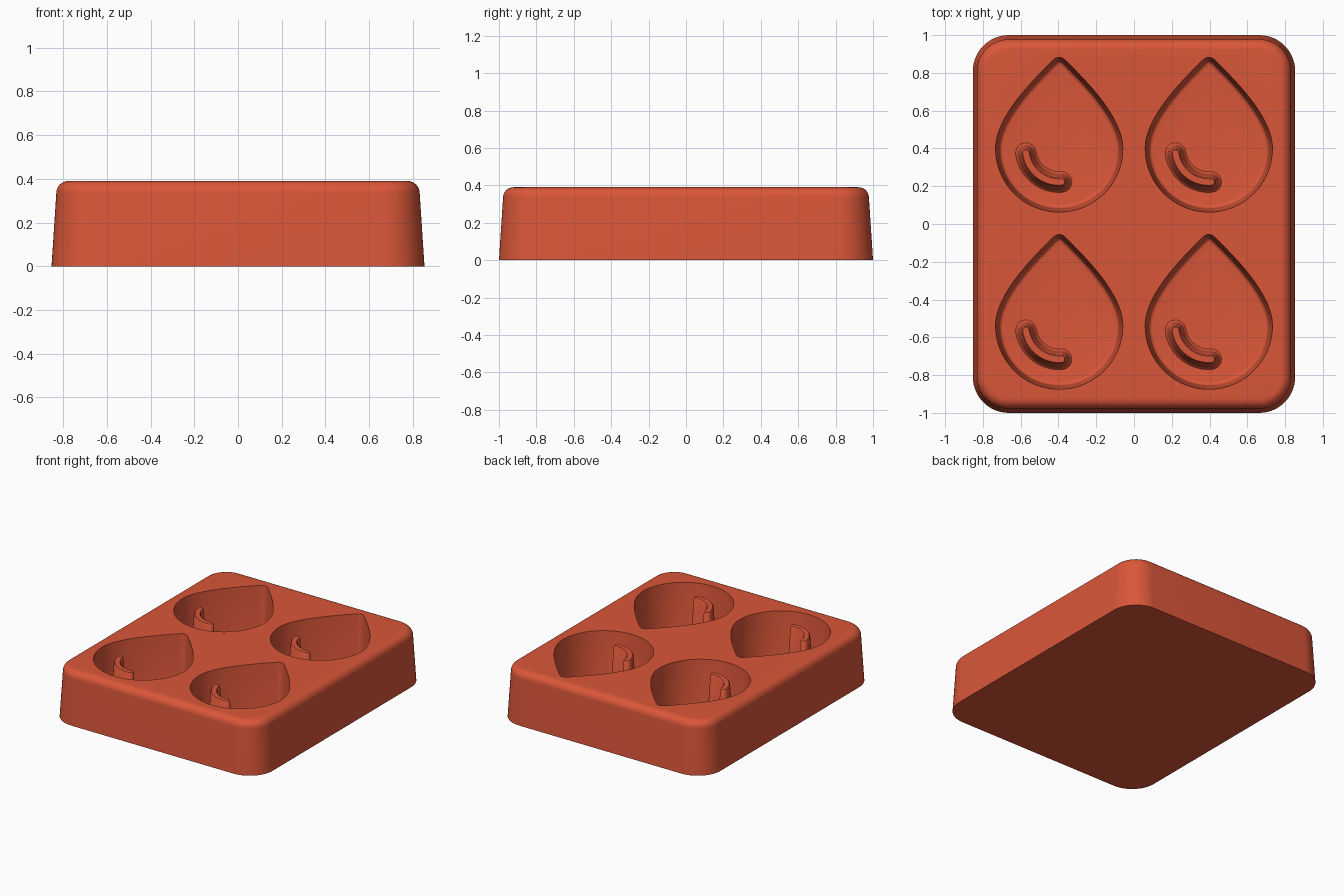
import bpy
import bmesh
from math import cos, sin, pi, radians
from mathutils import Vector

if "Cube" in bpy.data.objects:
    bpy.data.objects.remove(bpy.data.objects["Cube"], do_unlink=True)

HEIGHT, FLOOR, RIDGE_TOP = 0.39, 0.06, 0.368
CENTRES = [(x, y) for x in (-0.396, 0.396) for y in (-0.538, 0.4)]

red = bpy.data.materials.new("terracotta red")
red.use_nodes = True
red.diffuse_color = (0.70, 0.094, 0.041, 1)
red.node_tree.nodes["Principled BSDF"].inputs["Base Color"].default_value = red.diffuse_color


def arc(cx, cy, r, start, end, n):
    """Points along an arc, angles in degrees."""
    angles = [radians(start + (end - start) * i / n) for i in range(n + 1)]
    return [Vector((cx + r * cos(a), cy + r * sin(a))) for a in angles]


def rounded_rect(inset):
    hx, hy, r = 0.853 - inset, 1 - inset, 0.19 - inset
    pts = []
    for k, (sx, sy) in enumerate([(1, 1), (-1, 1), (-1, -1), (1, -1)]):
        pts += arc(sx * (hx - r), sy * (hy - r), r, 90 * k, 90 * k + 90, 14)
    return pts


def teardrop(inset):
    """Round bowl with curved shoulders and a small rounded tip."""
    r = 0.337
    bezier = [Vector(p) for p in ((r, 0), (r, 0.17), (0.13, 0.37), (0.03, 0.47))]
    side = []
    for i in range(1, 24):
        t = i / 24
        side.append(sum((p * w for p, w in zip(bezier, (
            (1 - t) ** 3, 3 * t * (1 - t) ** 2, 3 * t * t * (1 - t), t ** 3))), Vector((0, 0))))
    mirrored = [Vector((-p.x, p.y)) for p in reversed(side)]
    pts = arc(0, 0, r, 180, 360, 40) + side + arc(0, 0.44, 0.042, 45, 135, 8) + mirrored
    # Move every point inwards along its normal
    result = []
    for i, p in enumerate(pts):
        d = (pts[(i + 1) % len(pts)] - pts[i - 1]).normalized()
        result.append(p + Vector((-d.y, d.x)) * inset)
    return result


def curved_bar(w):
    """Outline of a bent bar with round ends and half width w."""
    r, a, b = 0.178, 188, 274
    start, end = arc(0, 0, r, a, b, 1)
    return (arc(0, 0, r + w, a, b, 20) + arc(*end, w, b, b + 180, 8)[1:-1]
            + arc(0, 0, r - w, b, a, 20) + arc(*start, w, a + 180, a + 360, 8)[1:-1])


def loft(bm, outline, profile, centre=(0, 0)):
    """Stack outlines by (offset, height) and close both ends."""
    rings = [[bm.verts.new((p.x + centre[0], p.y + centre[1], z)) for p in outline(o)]
             for o, z in profile]
    n = len(rings[0])
    for low, high in zip(rings, rings[1:]):
        for i in range(n):
            j = (i + 1) % n
            bm.faces.new((low[i], low[j], high[j], high[i]))
    bm.faces.new(rings[0][::-1])
    bm.faces.new(rings[-1])


def make_object(name, bm):
    bmesh.ops.remove_doubles(bm, verts=bm.verts, dist=0.00001)
    bmesh.ops.recalc_face_normals(bm, faces=bm.faces)
    mesh = bpy.data.meshes.new(name)
    bm.to_mesh(mesh)
    bm.free()
    mesh.materials.append(red)
    obj = bpy.data.objects.new(name, mesh)
    bpy.context.collection.objects.link(obj)
    return obj


def shade(obj):
    bpy.ops.object.select_all(action="DESELECT")
    obj.select_set(True)
    bpy.context.view_layer.objects.active = obj
    bpy.ops.object.shade_smooth_by_angle(angle=radians(35))


# Block: drafted walls with a rounded top edge
fillet = 0.055
profile = [(0, 0)]
for i in range(9):
    a = pi / 2 * i / 8
    profile.append((0.022 + fillet * (1 - cos(a)), HEIGHT - fillet + fillet * sin(a)))
bm = bmesh.new()
loft(bm, rounded_rect, profile)
block = make_object("mould_block", bm)

# Four teardrop cavities, with rounded floors
f = 0.02
profile = []
for i in range(5):
    a = pi / 2 * i / 4
    profile.append((0.02 + f * (1 - sin(a)), FLOOR + f * (1 - cos(a))))
profile += [(0, HEIGHT), (0, HEIGHT + 0.1)]
bm = bmesh.new()
for c in CENTRES:
    loft(bm, teardrop, profile, c)
cutter = make_object("cavity_cutter", bm)
cutter.hide_render = True

cut = block.modifiers.new("cavities", "BOOLEAN")
cut.operation = "DIFFERENCE"
cut.solver = "EXACT"
cut.object = cutter
bpy.ops.object.select_all(action="DESELECT")
block.select_set(True)
bpy.context.view_layer.objects.active = block
bpy.ops.object.modifier_apply(modifier=cut.name)
bpy.data.objects.remove(cutter, do_unlink=True)
shade(block)

# Curved highlight ridge standing in each cavity
profile = [(0.055, FLOOR - 0.01), (0.055, FLOOR), (0.046, FLOOR + 0.008), (0.041, FLOOR + 0.025),
           (0.023, RIDGE_TOP - 0.008), (0.017, RIDGE_TOP)]
for i, c in enumerate(CENTRES):
    bm = bmesh.new()
    loft(bm, curved_bar, profile, c)
    shade(make_object(f"highlight_ridge_{i + 1}", bm))
